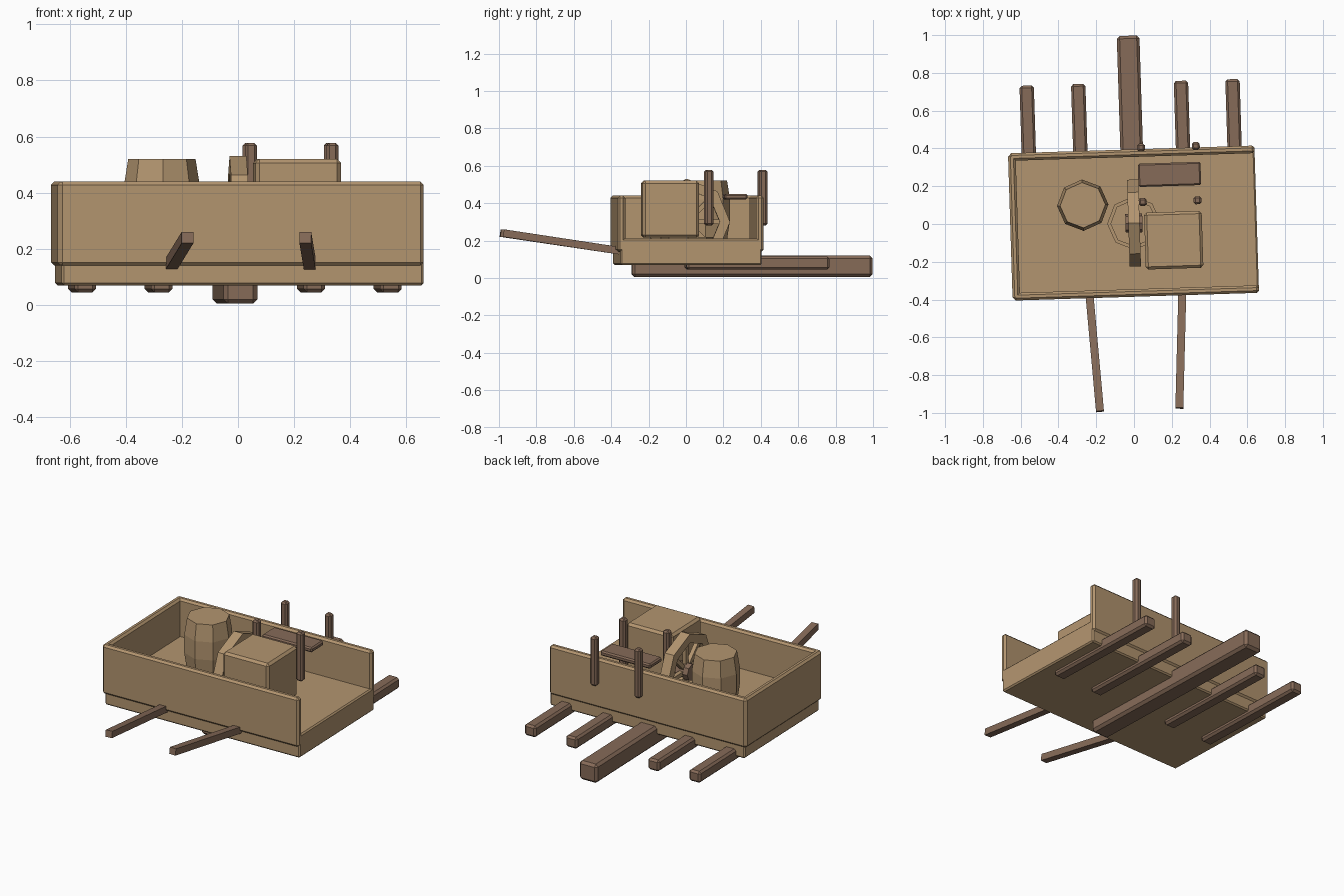
import bpy, bmesh, math
from mathutils import Matrix, Vector

cube = bpy.data.objects.get("Cube")
if cube:
    bpy.data.objects.remove(cube, do_unlink=True)

TURN = Matrix.Rotation(math.radians(1.8), 4, 'Z')   # the whole cart sits slightly askew


def material(name, rgb):
    m = bpy.data.materials.new(name)
    m.use_nodes = True
    m.diffuse_color = (*rgb, 1)
    m.node_tree.nodes["Principled BSDF"].inputs["Base Color"].default_value = (*rgb, 1)
    return m


tan = material("tan_wood", (0.45, 0.30, 0.16))
brown = material("dark_brown_wood", (0.24, 0.147, 0.098))


def finish(name, bm, mat, matrix=TURN, bevel=0):
    bmesh.ops.recalc_face_normals(bm, faces=bm.faces)
    me = bpy.data.meshes.new(name)
    bm.to_mesh(me)
    bm.free()
    me.materials.append(mat)
    ob = bpy.data.objects.new(name, me)
    bpy.context.collection.objects.link(ob)
    ob.matrix_world = matrix
    if bevel:
        mod = ob.modifiers.new("edge_bevel", 'BEVEL')
        mod.width = bevel
        mod.segments = 1
    return ob


def box(name, lo, hi, mat, bevel=0.01):
    """Bevelled box between two corners."""
    lo, hi = Vector(lo), Vector(hi)
    bm = bmesh.new()
    bmesh.ops.create_cube(bm, size=1)
    bmesh.ops.scale(bm, vec=hi - lo, verts=bm.verts)
    bmesh.ops.translate(bm, vec=(lo + hi) / 2, verts=bm.verts)
    return finish(name, bm, mat, bevel=bevel)


def lathe(name, profile, mat, matrix, sides=8, closed=False):
    """Turn an (r, z) profile about z; closed makes a ring, open gets end caps."""
    bm = bmesh.new()
    rings = []
    for r, z in profile:
        rings.append([bm.verts.new((r * math.cos(a), r * math.sin(a), z))
                      for a in (math.tau * i / sides for i in range(sides))])
    pairs = list(zip(rings, rings[1:]))
    if closed:
        pairs.append((rings[-1], rings[0]))
    else:
        bm.faces.new(rings[0])
        bm.faces.new(rings[-1])
    for a, b in pairs:
        for i in range(sides):
            j = (i + 1) % sides
            bm.faces.new((a[i], a[j], b[j], b[i]))
    return finish(name, bm, mat, TURN @ matrix)


# Bed: floor and three walls, open at the left end
box("floor", (-0.64, -0.37, 0.07), (0.65, 0.385, 0.21), tan, 0.008)
box("front_wall", (-0.65, -0.385, 0.14), (0.65, -0.345, 0.44), tan, 0.012)
box("back_wall", (-0.65, 0.355, 0.14), (0.65, 0.395, 0.44), tan, 0.012)
box("end_wall", (-0.655, -0.38, 0.14), (-0.615, 0.39, 0.44), tan, 0.012)

# Beams under the bed
box("center_beam", (-0.06, -0.29, 0.005), (0.06, 0.997, 0.12), brown, 0.015)
for i, x in enumerate((-0.545, -0.272, 0.272, 0.545)):
    box(f"side_beam_{i + 1}", (x - 0.038, -0.015, 0.045), (x + 0.038, 0.75, 0.115), brown, 0.012)

# Pulling shafts, rising toward the front
for side, foot, tip in (("right", (-0.238, -0.35, 0.145), (-0.18, -0.992, 0.24)),
                        ("left", (0.256, -0.35, 0.145), (0.24, -0.975, 0.24))):
    foot, tip = Vector(foot), Vector(tip)
    bm = bmesh.new()
    bmesh.ops.create_cube(bm, size=1)
    bmesh.ops.scale(bm, vec=(0.042, 0.04, (tip - foot).length), verts=bm.verts)
    aim = (tip - foot).to_track_quat('Z', 'X').to_matrix().to_4x4()
    # keep the square section upright
    y = (tip - foot).normalized()
    x = y.cross(Vector((0, 0, 1))).normalized()
    aim = Matrix((x, y.cross(x), y)).transposed().to_4x4()
    finish(f"{side}_shaft", bm, brown, Matrix.Translation((foot + tip) / 2) @ aim)

# Stool: board between four posts
box("stool_board", (0.03, 0.195, 0.42), (0.362, 0.318, 0.45), brown, 0.008)
for i, (x, y) in enumerate(((0.05, 0.115), (0.34, 0.115), (0.05, 0.403), (0.34, 0.403))):
    box(f"stool_post_{i + 1}", (x - 0.021, y - 0.021, 0.28), (x + 0.021, y + 0.021, 0.578), brown, 0.01)

# Cargo: crate and barrel
box("crate", (0.055, -0.243, 0.215), (0.36, 0.058, 0.52), tan, 0.014)
lathe("barrel", ((0.12, 0.205), (0.136, 0.31), (0.136, 0.42), (0.12, 0.52)), tan,
      Matrix.Translation((-0.268, 0.108, 0)))

# Upright wheel: rim, hub and spokes
AXLE = Matrix.Translation((0, 0.005, 0.3)) @ Matrix.Rotation(math.pi / 2, 4, 'Y')
lathe("wheel_rim", ((0.23, -0.03), (0.23, 0.03), (0.175, 0.03), (0.175, -0.03)), tan, AXLE, closed=True)
lathe("wheel_hub", ((0.05, -0.045), (0.05, 0.045)), brown, AXLE)
for i in range(4):
    bm = bmesh.new()
    bmesh.ops.create_cube(bm, size=1)
    bmesh.ops.scale(bm, vec=(0.36, 0.025, 0.025), verts=bm.verts)
    finish(f"wheel_spoke_{i + 1}", bm, tan,
           TURN @ AXLE @ Matrix.Rotation(math.pi * i / 4, 4, 'Z'))

# Flat ring resting in the floor
lathe("floor_ring", ((0.142, 0.19), (0.142, 0.218), (0.122, 0.218), (0.122, 0.19)), tan,
      Matrix.Translation((0, 0.005, 0)), closed=True)
